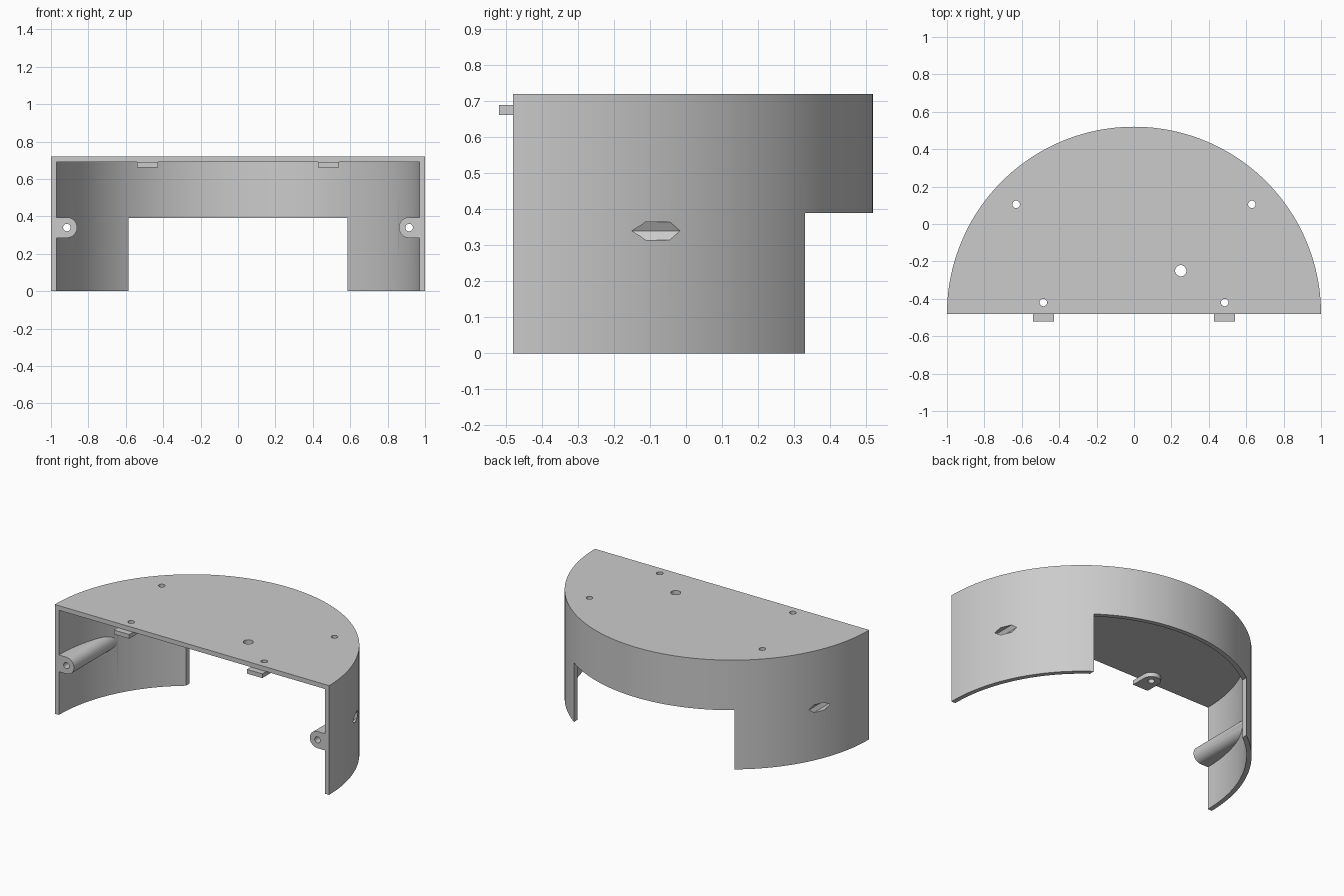
import bpy
import bmesh
from math import sin, cos, pi

if "Cube" in bpy.data.objects:
    bpy.data.objects.remove(bpy.data.objects["Cube"], do_unlink=True)

FRONT = -0.48          # flat front plane, also the arc centre
HEIGHT = 0.72
WALL = 0.03

grey = bpy.data.materials.new("plain_grey")
grey.use_nodes = True
colour = (0.6, 0.6, 0.6, 1)
grey.diffuse_color = colour
grey.node_tree.nodes["Principled BSDF"].inputs["Base Color"].default_value = colour


def arc(cx, cy, r, start, end, steps):
    """Points on an arc, both ends included."""
    return [(cx + r * cos(start + (end - start) * i / steps),
             cy + r * sin(start + (end - start) * i / steps)) for i in range(steps + 1)]


def circle(cx, cy, r, sides=32):
    return arc(cx, cy, r, 0, 2 * pi, sides)[:-1]


def prism(name, outline, low, high, along="z"):
    """Extrude an outline along z (outline in x, y) or along y (outline in x, z)."""
    bm = bmesh.new()
    place = (lambda a, b, t: (a, b, t)) if along == "z" else (lambda a, b, t: (a, t, b))
    face = bm.faces.new([bm.verts.new(place(a, b, low)) for a, b in outline])
    ext = bmesh.ops.extrude_face_region(bm, geom=[face])
    moved = [v for v in ext["geom"] if isinstance(v, bmesh.types.BMVert)]
    bmesh.ops.translate(bm, verts=moved, vec=place(0, 0, high - low))
    bmesh.ops.recalc_face_normals(bm, faces=bm.faces)
    mesh = bpy.data.meshes.new(name)
    bm.to_mesh(mesh)
    bm.free()
    mesh.materials.append(grey)
    obj = bpy.data.objects.new(name, mesh)
    bpy.context.collection.objects.link(obj)
    return obj


def combine(target, tool, operation):
    """Apply a boolean and discard the tool."""
    mod = target.modifiers.new("combine", "BOOLEAN")
    mod.operation, mod.object, mod.solver = operation, tool, "EXACT"
    bpy.context.view_layer.objects.active = target
    bpy.ops.object.modifier_apply(modifier=mod.name)
    bpy.data.objects.remove(tool, do_unlink=True)


def rectangle(x0, x1, y0, y1):
    return [(x0, y0), (x1, y0), (x1, y1), (x0, y1)]


def half_disc(r, overhang=0.0):
    pts = arc(0, FRONT, r, 0, pi, 96)
    if overhang:
        pts += [(-r, FRONT - overhang), (r, FRONT - overhang)]
    return pts


# Half-round housing, hollow below the top plate and open at the front
housing = prism("housing", half_disc(1), 0, HEIGHT)
combine(housing, prism("hollow", half_disc(1 - WALL, 0.1), -0.1, HEIGHT - WALL), "DIFFERENCE")

# Wide opening low in the back wall
combine(housing, prism("opening", rectangle(-0.585, 0.585, -0.1, 0.39), 0, 0.7, "y"), "DIFFERENCE")

# Side screw bosses with a through hole and a hexagonal nut pocket
BX, BZ, BR = 0.915, 0.34, 0.055
for s in (1, -1):
    outline = arc(BX, BZ, BR, pi / 2, 3 * pi / 2, 20) + [(1.05, BZ - BR), (1.05, BZ + BR)]
    boss = prism("boss", [(s * x, z) for x, z in outline], FRONT, 0.3, "y")
    combine(boss, prism("boss_trim", half_disc(0.995), 0, HEIGHT), "INTERSECT")
    combine(housing, boss, "UNION")
    combine(housing, prism("screw_hole", circle(s * BX, BZ, 0.02), -0.6, 0.1, "y"), "DIFFERENCE")
    combine(housing, prism("nut_pocket", circle(s * BX, BZ, 0.029, 6), -0.25, 0.2, "y"), "DIFFERENCE")

# Mounting tabs under the top plate, rounded at the inner end
TX, TY, TR = 0.485, -0.42, 0.056
for s in (1, -1):
    outline = arc(s * TX, TY, TR, 0, pi, 20) + [(s * TX - TR, -0.52), (s * TX + TR, -0.52)]
    combine(housing, prism("tab", outline, 0.662, HEIGHT - WALL), "UNION")

# Holes through the top plate
holes = [(0.25, -0.25, 0.03)]
for s in (1, -1):
    holes += [(s * 0.63, 0.105, 0.02), (s * TX, TY, 0.02)]
for x, y, r in holes:
    combine(housing, prism("top_hole", circle(x, y, r), 0.6, 0.8), "DIFFERENCE")

# Smooth curved walls, crisp edges
bpy.ops.object.select_all(action="DESELECT")
housing.select_set(True)
bpy.context.view_layer.objects.active = housing
bpy.ops.object.shade_smooth_by_angle(angle=pi / 6)
